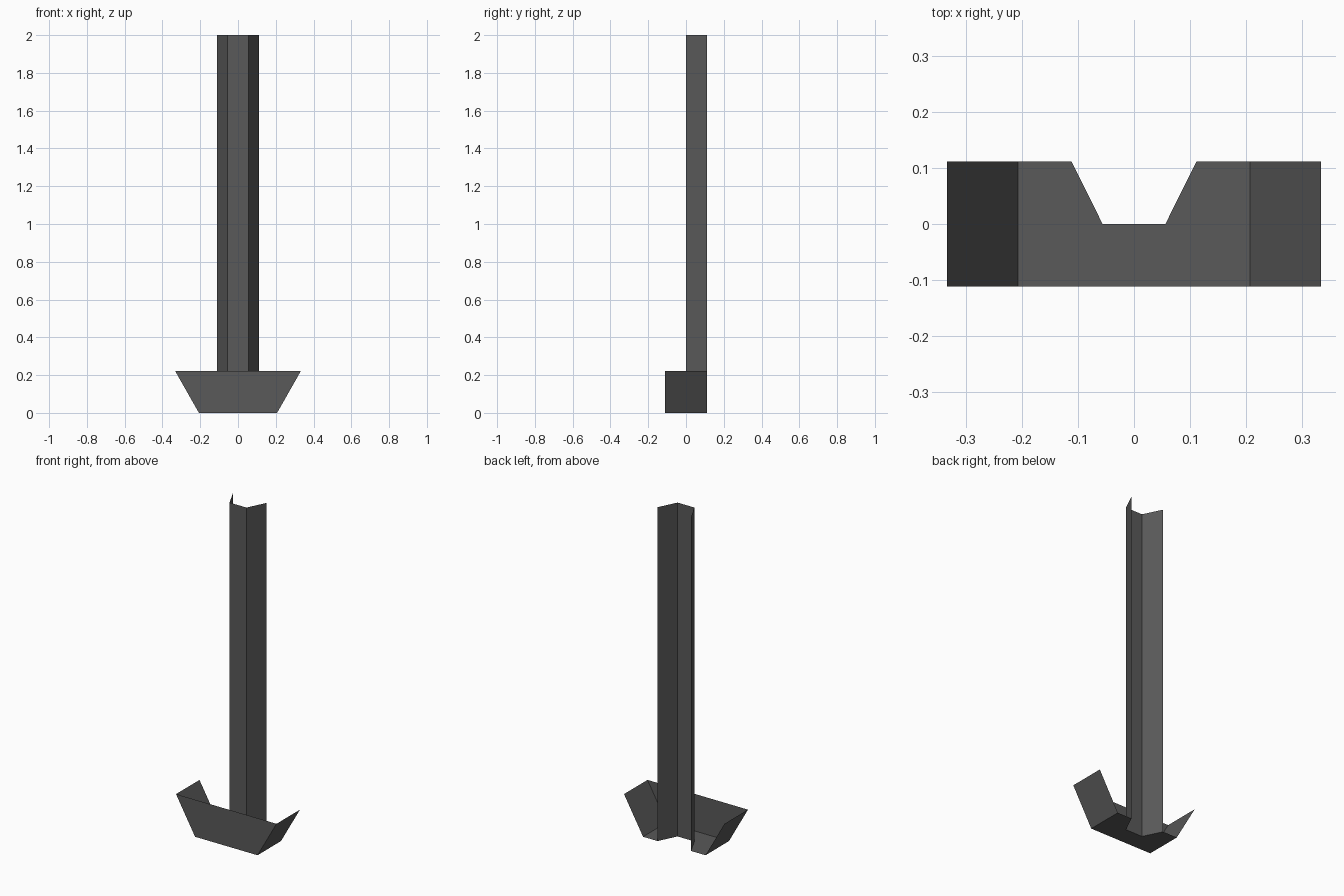
import bpy, bmesh

if "Cube" in bpy.data.objects:
    bpy.data.objects.remove(bpy.data.objects["Cube"])

H = 0.111          # half depth of the foot
TOP = 0.222        # height of the foot
CHANNEL = [(-0.111, H), (-0.056, 0), (0.056, 0), (0.111, H)]

# Dark grey for the whole model
dark = bpy.data.materials.new("dark_grey")
dark.diffuse_color = (0.10, 0.10, 0.10, 1)
dark.use_nodes = True
dark.node_tree.nodes["Principled BSDF"].inputs["Base Color"].default_value = dark.diffuse_color


def sheet(name, polygons):
    """Make one object from thin flat polygons, welding shared corners."""
    bm = bmesh.new()
    for poly in polygons:
        bm.faces.new([bm.verts.new(p) for p in poly])
    bmesh.ops.remove_doubles(bm, verts=bm.verts, dist=1e-4)
    bmesh.ops.recalc_face_normals(bm, faces=bm.faces)
    mesh = bpy.data.meshes.new(name)
    bm.to_mesh(mesh)
    bm.free()
    mesh.materials.append(dark)
    obj = bpy.data.objects.new(name, mesh)
    bpy.context.collection.objects.link(obj)
    return obj


# Upright post: open three-sided channel running the full height
sheet("channel_post", [
    [(*a, 0), (*b, 0), (*b, 2), (*a, 2)]
    for a, b in zip(CHANNEL, CHANNEL[1:])])

# Foot: front plate, flared wings and floor notched around the post
lo, hi = 0.207, 0.333
front = [(-lo, -H, 0), (lo, -H, 0), (hi, -H, TOP), (-hi, -H, TOP)]
wings = [[(s * lo, -H, 0), (s * lo, H, 0), (s * hi, H, TOP), (s * hi, -H, TOP)]
         for s in (-1, 1)]
floor = [(x, y, 0) for x, y in
         [(lo, H), (lo, -H), (-lo, -H), (-lo, H)] + CHANNEL]
sheet("flared_foot", [front, *wings, floor])
